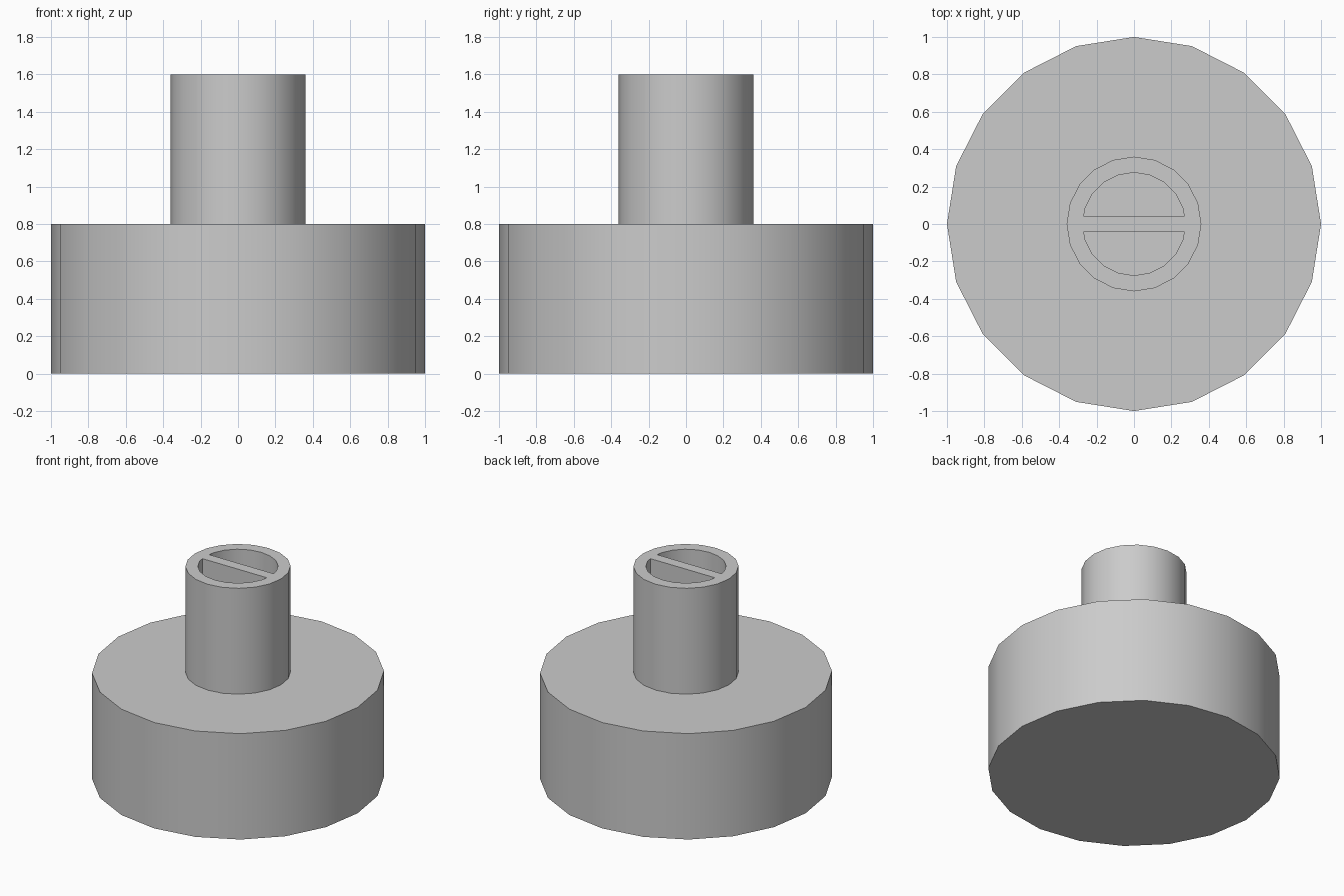
import bpy
import bmesh
from math import cos, sin, tau

SIDES = 20
BASE_RADIUS, BASE_TOP = 1.0, 0.8
SHAFT_RADIUS, SHAFT_TOP = 0.36, 1.6
BORE_RADIUS, WEB_HALF = 0.275, 0.04

cube = bpy.data.objects.get("Cube")
if cube:
    bpy.data.objects.remove(cube, do_unlink=True)

grey = bpy.data.materials.new("plain_grey")
grey.use_nodes = True
grey.diffuse_color = (0.6, 0.6, 0.6, 1)
grey.node_tree.nodes["Principled BSDF"].inputs["Base Color"].default_value = grey.diffuse_color


def ring(radius):
    return [(radius * cos(tau * i / SIDES), radius * sin(tau * i / SIDES)) for i in range(SIDES)]


def prism(name, outline, bottom, top):
    """Extrude a flat outline upward into a closed solid."""
    bm = bmesh.new()
    face = bm.faces.new([bm.verts.new((x, y, bottom)) for x, y in outline])
    moved = bmesh.ops.extrude_face_region(bm, geom=[face], use_keep_orig=True)["geom"]
    verts = [v for v in moved if isinstance(v, bmesh.types.BMVert)]
    bmesh.ops.translate(bm, verts=verts, vec=(0, 0, top - bottom))
    bmesh.ops.recalc_face_normals(bm, faces=bm.faces[:])
    mesh = bpy.data.meshes.new(name)
    bm.to_mesh(mesh)
    bm.free()
    mesh.materials.append(grey)
    obj = bpy.data.objects.new(name, mesh)
    bpy.context.collection.objects.link(obj)
    return obj


# Wide base and narrow shaft
base = prism("base", ring(BASE_RADIUS), 0, BASE_TOP)
shaft = prism("shaft", ring(SHAFT_RADIUS), BASE_TOP, SHAFT_TOP)

# Two half-round bores, leaving a thin web across the shaft
chord = BORE_RADIUS * (1 - WEB_HALF / BORE_RADIUS * tau / SIDES / 2)
cutters = []
for side, label in ((1, "back"), (-1, "front")):
    arc = [(x, y * side) for x, y in ring(BORE_RADIUS) if y > WEB_HALF]
    outline = [(chord, side * WEB_HALF)] + arc + [(-chord, side * WEB_HALF)]
    cutter = prism(label + "_bore_cutter", outline, BASE_TOP - 0.1, SHAFT_TOP + 0.1)
    cut = shaft.modifiers.new(label + "_bore", "BOOLEAN")
    cut.operation = "DIFFERENCE"
    cut.solver = "EXACT"
    cut.object = cutter
    cutters.append(cutter)

# Apply the bores and discard the cutters
bpy.ops.object.select_all(action="DESELECT")
shaft.select_set(True)
bpy.context.view_layer.objects.active = shaft
for modifier in list(shaft.modifiers):
    bpy.ops.object.modifier_apply(modifier=modifier.name)
for cutter in cutters:
    bpy.data.objects.remove(cutter, do_unlink=True)

# Smooth walls with crisp rims
base.select_set(True)
bpy.ops.object.shade_smooth_by_angle(angle=tau / 12)
